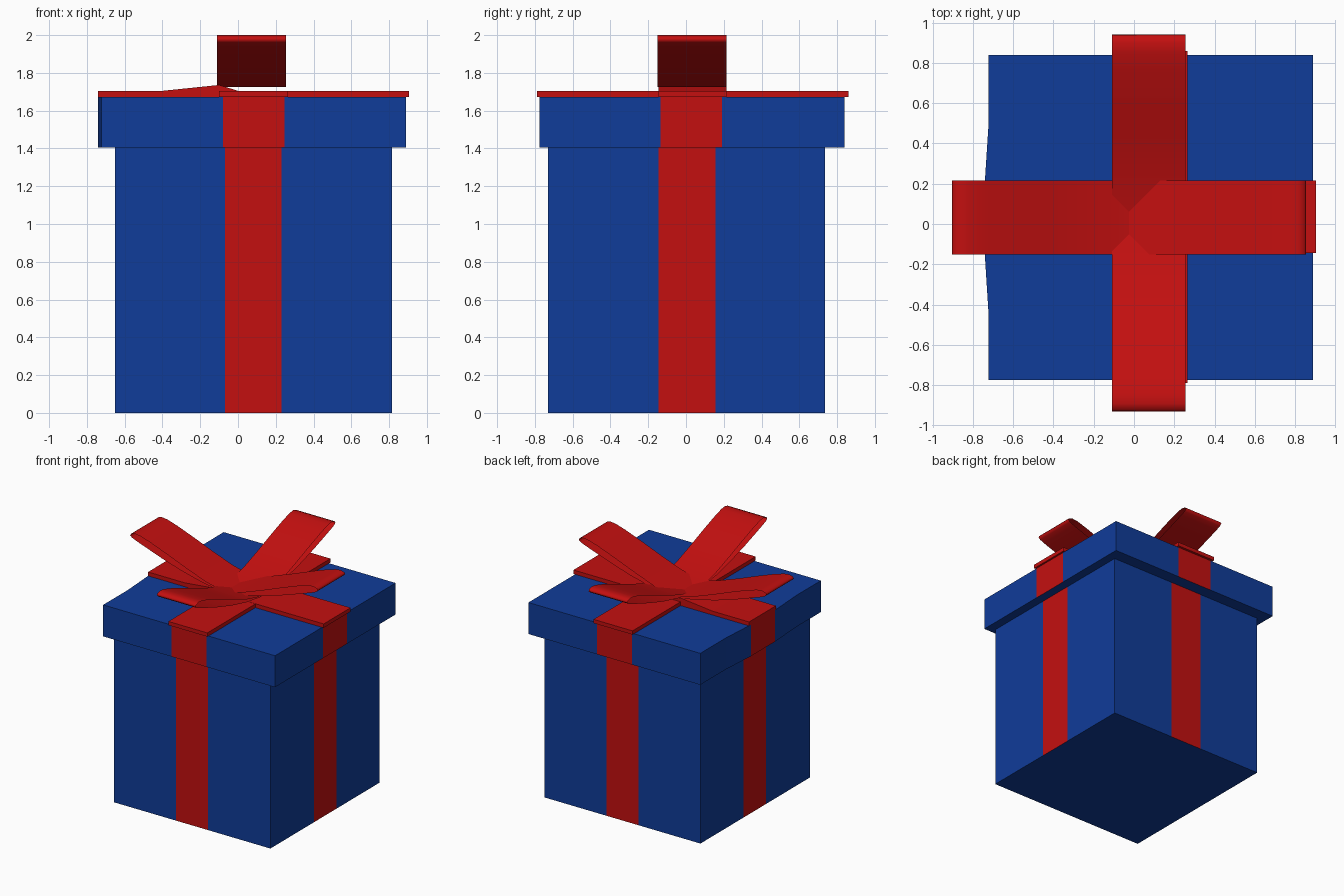
import bpy, bmesh

if "Cube" in bpy.data.objects:
    bpy.data.objects.remove(bpy.data.objects["Cube"])


def material(name, color):
    m = bpy.data.materials.new(name)
    m.diffuse_color = color
    m.use_nodes = True
    m.node_tree.nodes["Principled BSDF"].inputs["Base Color"].default_value = m.diffuse_color
    return m


BLUE = material("blue_paper", (0.005, 0.045, 0.32, 1))
RED = material("red_ribbon", (0.55, 0.005, 0.005, 1))


def finish(name, bm, mats, recalc=True):
    if recalc:
        bmesh.ops.recalc_face_normals(bm, faces=bm.faces[:])
    me = bpy.data.meshes.new(name)
    bm.to_mesh(me)
    bm.free()
    for m in mats:
        me.materials.append(m)
    ob = bpy.data.objects.new(name, me)
    bpy.context.collection.objects.link(ob)
    return ob


def wrapped_box(name, x, y, z, rx, ry, left=()):
    """Upright box whose side faces carry a red band across x range rx / y range ry."""
    pts = [(x[0], y[0]), (rx[0], y[0]), (rx[1], y[0]), (x[1], y[0]),
           (x[1], ry[0]), (x[1], ry[1]), (x[1], y[1]),
           (rx[1], y[1]), (rx[0], y[1]), (x[0], y[1])]
    left = left or [(x[0], ry[1]), (x[0], ry[0])]
    pts += left
    n = len(pts)
    red_sides = {1, 4, 7, 10 + (len(left) - 2) // 2 - 0 if len(left) > 2 else 10}
    bm = bmesh.new()
    low = [bm.verts.new((px, py, z[0])) for px, py in pts]
    top = [bm.verts.new((px, py, z[1])) for px, py in pts]
    bm.faces.new(low)
    bm.faces.new(top)
    for i in range(n):
        j = (i + 1) % n
        f = bm.faces.new((low[i], low[j], top[j], top[i]))
        f.material_index = int(i in red_sides)
    return finish(name, bm, [BLUE, RED])


def extrude_profile(name, profile, place, width, closed):
    """Sweep a side profile (distance, height) across a width; closed makes a solid."""
    bm = bmesh.new()
    rows = [[bm.verts.new(place(d, w, h)) for d, h in profile] for w in width]
    n = len(profile)
    for i in range(n if closed else n - 1):
        j = (i + 1) % n
        bm.faces.new((rows[0][i], rows[0][j], rows[1][j], rows[1][i]))
    if closed:
        bm.faces.new(rows[0])
        bm.faces.new(rows[1])
    return finish(name, bm, [RED])


# box body and overhanging lid (left lid side is pulled out slightly by the ribbon)
wrapped_box("box_body", (-0.65, 0.815), (-0.73, 0.735), (0, 1.405),
            (-0.07, 0.23), (-0.145, 0.155))
wrapped_box("box_lid", (-0.722, 0.89), (-0.775, 0.84), (1.405, 1.672),
            (-0.08, 0.245), (-0.135, 0.19),
            left=[(-0.722, 0.5), (-0.742, 0.19), (-0.742, -0.135), (-0.722, -0.45)])

# flat ribbons crossing the lid
extrude_profile("top_ribbon_side_to_side",
                [(-0.742, 1.672), (0.905, 1.672), (0.905, 1.705), (0, 1.705),
                 (-0.1, 1.736), (-0.4, 1.705), (-0.742, 1.705)],
                lambda d, w, h: (d, w, h), (-0.145, 0.215), True)
extrude_profile("top_ribbon_front_to_back",
                [(-0.79, 1.672), (0.86, 1.672), (0.86, 1.704), (-0.79, 1.704)],
                lambda d, w, h: (w, d, h), (-0.1, 0.265), True)

# four bow loops: thin open strips sharing one side profile
LOOP = [(0, 1.725), (0.2, 1.755), (0.4, 1.803), (0.585, 1.86), (0.72, 1.907),
        (0.82, 1.942), (0.863, 1.96), (0.88, 1.975), (0.872, 1.99), (0.84, 2.0),
        (0.79, 1.994), (0.7, 1.967), (0.55, 1.912), (0.37, 1.842), (0.18, 1.773),
        (0, 1.73)]
for name, s in (("left", -1), ("right", 1)):
    ob = extrude_profile("bow_loop_" + name, LOOP,
                         lambda d, w, h: (-0.025 + s * d, w, h), (-0.152, 0.215), False)
    ob.data.shade_smooth()
for name, s in (("front", -1), ("back", 1)):
    ob = extrude_profile("bow_loop_" + name, LOOP,
                         lambda d, w, h: (w, 0.005 + s * (d + 0.055), h), (-0.11, 0.255), False)
    ob.data.shade_smooth()
